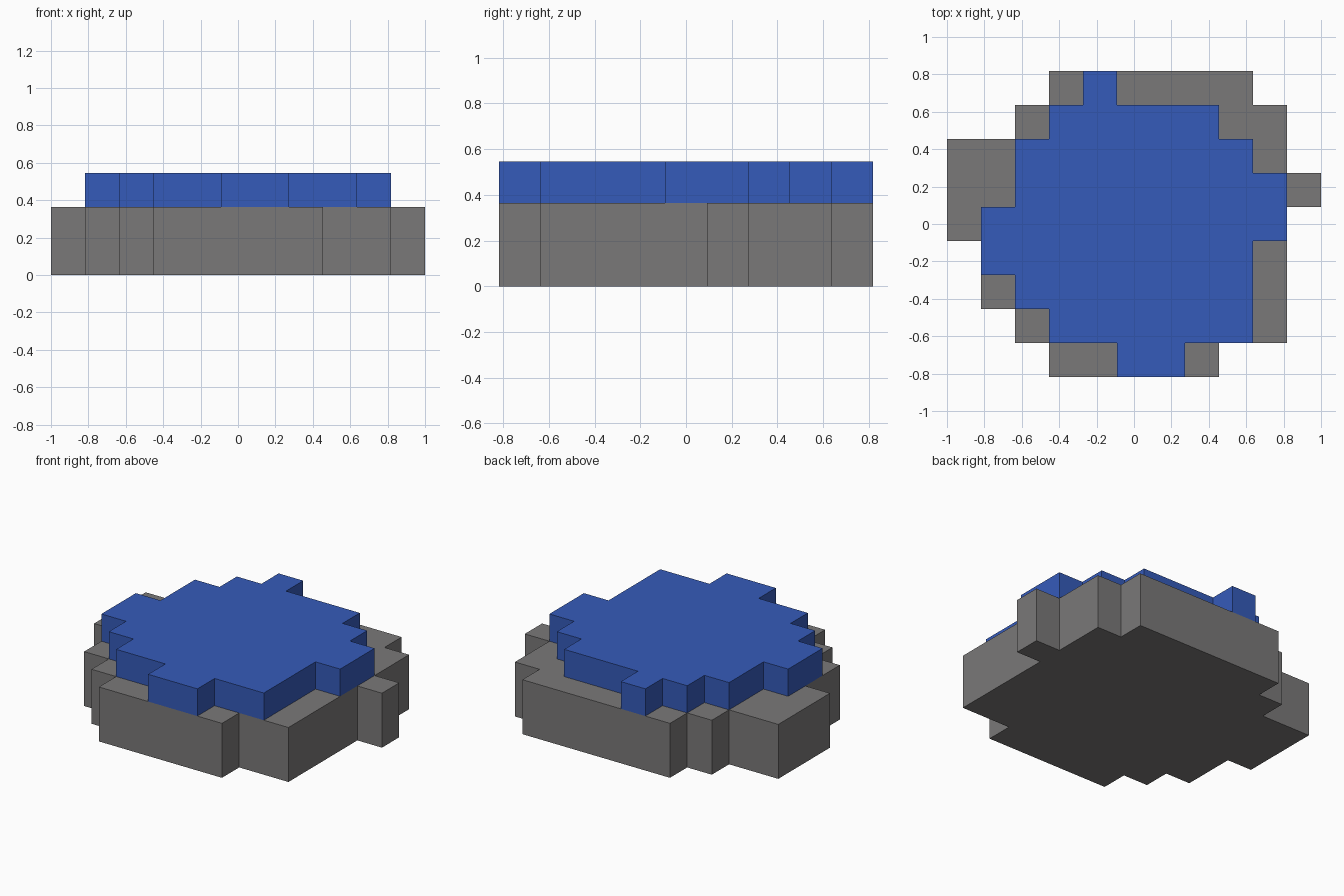
import bpy
import bmesh

CELL = 2 / 11          # grid step of the blocky outline
COLS, ROWS = 11, 9

# Start column and end column of each row, from front to back
BASE_ROWS = [(3, 8), (2, 10), (1, 10), (1, 10), (0, 10), (0, 11), (0, 10), (2, 10), (3, 9)]
TOP_ROWS = [(5, 7), (3, 9), (2, 9), (1, 9), (1, 10), (2, 10), (2, 9), (3, 8), (4, 5)]


def make_material(name, color):
    mat = bpy.data.materials.new(name)
    mat.use_nodes = True
    mat.diffuse_color = color
    mat.node_tree.nodes["Principled BSDF"].inputs["Base Color"].default_value = color
    return mat


def stepped_outline(rows):
    """Counter-clockwise stepped outline around the row spans."""
    right = [(end, r + k) for r, (_, end) in enumerate(rows) for k in (0, 1)]
    left = [(start, r + k) for r, (start, _) in enumerate(rows) for k in (0, 1)]
    loop = right + left[::-1]
    corners = []
    for i, p in enumerate(loop):
        before, after = loop[i - 1], loop[(i + 1) % len(loop)]
        # keep real corners only, dropping points along a straight side
        straight = before[0] == p[0] == after[0]
        if not straight:
            corners.append(p)
    return corners


def make_slab(name, rows, bottom, height, mat):
    bm = bmesh.new()
    verts = [bm.verts.new(((c - COLS / 2) * CELL, (r - ROWS / 2) * CELL, bottom))
             for c, r in stepped_outline(rows)]
    face = bm.faces.new(verts)
    extruded = bmesh.ops.extrude_face_region(bm, geom=[face], use_keep_orig=True)
    lifted = [g for g in extruded["geom"] if isinstance(g, bmesh.types.BMVert)]
    bmesh.ops.translate(bm, verts=lifted, vec=(0, 0, height))
    bmesh.ops.recalc_face_normals(bm, faces=bm.faces)
    mesh = bpy.data.meshes.new(name)
    bm.to_mesh(mesh)
    bm.free()
    mesh.materials.append(mat)
    obj = bpy.data.objects.new(name, mesh)
    bpy.context.collection.objects.link(obj)
    return obj


default_cube = bpy.data.objects.get("Cube")
if default_cube:
    bpy.data.objects.remove(default_cube, do_unlink=True)

grey = make_material("stone grey", (0.195, 0.19, 0.19, 1))
blue = make_material("water blue", (0.036, 0.104, 0.49, 1))

# Stone base, two steps high, and blue layer on top, one step high
make_slab("stone_base", BASE_ROWS, 0, 2 * CELL, grey)
make_slab("water_layer", TOP_ROWS, 2 * CELL, CELL, blue)
